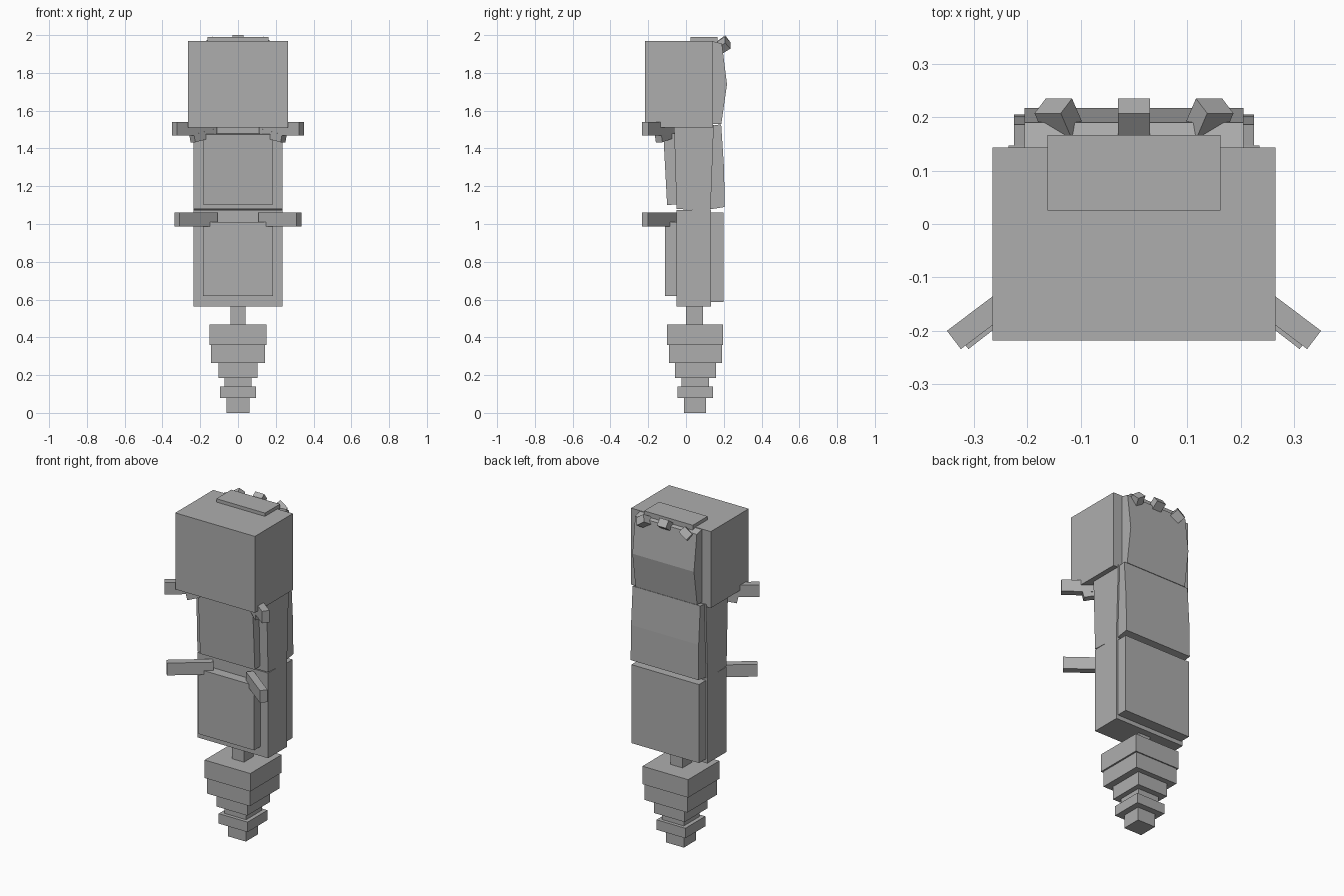
import bpy
import bmesh
import math
from mathutils import Vector, Euler, Matrix

cube = bpy.data.objects.get("Cube")
if cube:
    bpy.data.objects.remove(cube, do_unlink=True)

GREY = (0.42, 0.42, 0.42, 1)
grey = bpy.data.materials.new("plain grey")
grey.use_nodes = True
grey.diffuse_color = GREY
grey.node_tree.nodes["Principled BSDF"].inputs["Base Color"].default_value = GREY


def finish(name, bm):
    bmesh.ops.recalc_face_normals(bm, faces=bm.faces)
    mesh = bpy.data.meshes.new(name)
    bm.to_mesh(mesh)
    bm.free()
    mesh.materials.append(grey)
    obj = bpy.data.objects.new(name, mesh)
    bpy.context.collection.objects.link(obj)
    return obj


def prism(name, half, profile):
    """Extrude a (y, z) side profile across x."""
    bm = bmesh.new()
    face = bm.faces.new([bm.verts.new((-half, y, z)) for y, z in profile])
    made = bmesh.ops.extrude_face_region(bm, geom=[face])["geom"]
    verts = [v for v in made if isinstance(v, bmesh.types.BMVert)]
    bmesh.ops.translate(bm, verts=verts, vec=(2 * half, 0, 0))
    return finish(name, bm)


def block(name, half, y0, y1, z0, z1):
    return prism(name, half, [(y0, z0), (y1, z0), (y1, z1), (y0, z1)])


def turned_box(name, centre, size, rotation):
    bm = bmesh.new()
    bmesh.ops.create_cube(bm, size=1, matrix=Matrix.LocRotScale(
        Vector(centre), Euler(rotation), Vector(size)))
    return finish(name, bm)


def bar(name, start, end, thick, height):
    """Box running between two points, kept upright."""
    a, b = Vector(start), Vector(end)
    d = b - a
    pitch = -math.atan2(d.z, math.hypot(d.x, d.y))
    return turned_box(name, (a + b) / 2, (d.length, thick, height),
                      (0, pitch, math.atan2(d.y, d.x)))


# Head and body
block("head", 0.265, -0.218, 0.143, 1.51, 1.97)
block("head_top_plate", 0.162, 0.025, 0.167, 1.96, 1.99)
prism("upper_body", 0.235, [(-0.05, 1.08), (0.13, 1.07), (0.147, 1.525), (-0.063, 1.51)])
block("lower_body", 0.235, -0.05, 0.132, 0.563, 1.075)

# Front plates
prism("upper_front_plate", 0.182,
      [(-0.1, 1.1), (-0.04, 1.105), (-0.05, 1.48), (-0.12, 1.475)])
block("lower_front_plate", 0.185, -0.11, -0.04, 0.62, 1.01)

# Back plates
prism("upper_back_plate", 0.205,
      [(0.13, 1.53), (0.187, 1.53), (0.217, 1.74), (0.19, 1.955), (0.13, 1.97)])
prism("middle_back_plate", 0.225,
      [(0.11, 1.075), (0.205, 1.09), (0.201, 1.3), (0.186, 1.528), (0.13, 1.52)])
block("lower_back_plate", 0.225, 0.12, 0.198, 0.588, 1.06)

# Stepped tail below a short neck
block("neck", 0.04, 0.0, 0.09, 0.46, 0.57)
tail = [  # half width, front, back, bottom, top
    (0.152, -0.1, 0.197, 0.36, 0.468),
    (0.142, -0.09, 0.19, 0.265, 0.36),
    (0.102, -0.057, 0.158, 0.185, 0.265),
    (0.072, -0.025, 0.123, 0.14, 0.185),
    (0.096, -0.046, 0.143, 0.08, 0.14),
    (0.06, -0.011, 0.106, 0.0, 0.08),
]
for i, step in enumerate(tail):
    block(f"tail_step_{i + 1}", *step)

# Splayed arms and crest studs
for label, s in (("left", 1), ("right", -1)):
    bar(f"{label}_upper_arm", (s * 0.125, -0.057, 1.505), (s * 0.337, -0.217, 1.505), 0.043, 0.072)
    bar(f"{label}_arm_brace", (s * 0.125, -0.06, 1.485), (s * 0.242, -0.145, 1.453), 0.043, 0.042)
    bar(f"{label}_lower_arm", (s * 0.122, -0.062, 1.023), (s * 0.323, -0.217, 1.023), 0.043, 0.074)
    turned_box(f"{label}_crest_stud", (s * 0.139, 0.193, 1.943), (0.06, 0.07, 0.046),
               (math.radians(36.9), s * math.radians(35), 0))
turned_box("middle_crest_stud", (0, 0.193, 1.96), (0.06, 0.07, 0.046),
           (math.radians(36.9), 0, 0))
